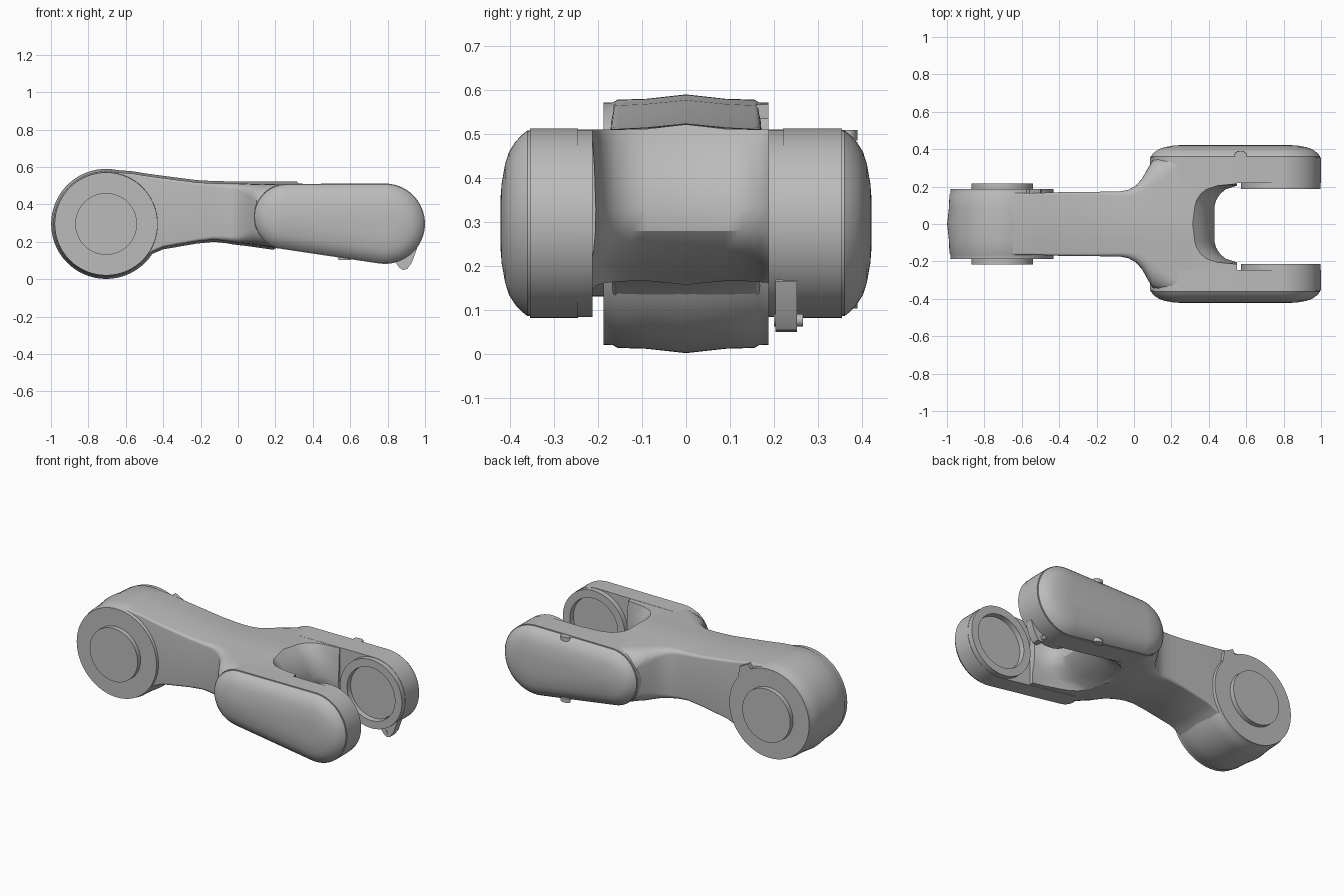
import bpy, bmesh, math
from mathutils import Vector

old = bpy.data.objects.get("Cube")
if old:
    bpy.data.objects.remove(old, do_unlink=True)

grey = bpy.data.materials.new("plain grey")
grey.use_nodes = True
COLOUR = (0.5, 0.5, 0.5, 1)
grey.diffuse_color = COLOUR
for node in grey.node_tree.nodes:
    if node.type == 'BSDF_PRINCIPLED':
        node.inputs["Base Color"].default_value = COLOUR

HUB = (-0.705, 0.296)
TIP = (0.785, 0.297)


def activate(ob):
    bpy.ops.object.select_all(action='DESELECT')
    ob.select_set(True)
    bpy.context.view_layer.objects.active = ob


def smooth(ob, angle=32):
    activate(ob)
    bpy.ops.object.shade_smooth_by_angle(angle=math.radians(angle))


def loft(name, rings):
    """Skin a stack of equal-length closed rings and cap both ends."""
    bm = bmesh.new()
    rows = [[bm.verts.new(p) for p in ring] for ring in rings]
    n = len(rows[0])
    for a, b in zip(rows, rows[1:]):
        for i in range(n):
            j = (i + 1) % n
            bm.faces.new((a[i], a[j], b[j], b[i]))
    bm.faces.new(rows[0])
    bm.faces.new(rows[-1])
    bmesh.ops.recalc_face_normals(bm, faces=bm.faces)
    mesh = bpy.data.meshes.new(name)
    bm.to_mesh(mesh)
    bm.free()
    mesh.materials.append(grey)
    ob = bpy.data.objects.new(name, mesh)
    bpy.context.collection.objects.link(ob)
    smooth(ob)
    return ob


def circle(centre, r, y, n=72):
    return [(centre[0] + r * math.cos(math.tau * i / n), y,
             centre[1] + r * math.sin(math.tau * i / n)) for i in range(n)]


def lathe(name, centre, profile):
    return loft(name, [circle(centre, r, y) for y, r in profile])


def capsule(y, inset):
    """Tapered rounded outline around a small rear and a large front circle."""
    ring = []
    rear, front = (0.26, 0.335, 0.175), (*TIP, 0.215)
    lean = math.asin((front[2] - rear[2]) / (front[0] - rear[0]))
    slope = math.atan2(front[1] - rear[1], front[0] - rear[0])
    top, bottom = math.pi / 2 + lean + slope, -math.pi / 2 - lean + slope
    for (cx, cz, r), a0, a1 in ((front, bottom, top), (rear, top, bottom + math.tau)):
        for i in range(29):
            a = a0 + (a1 - a0) * i / 28
            ring.append((cx + (r - inset) * math.cos(a), y, cz + (r - inset) * math.sin(a)))
    return ring


# Hub with a central ridge, side flanges and round bosses
half = [(0, 0.294), (0.09, 0.284), (0.155, 0.282), (0.166, 0.276), (0.188, 0.275)]
lathe("hub", HUB, [(-y, r) for y, r in reversed(half[1:])] + half)
for side, name in ((1, "left_boss"), (-1, "right_boss")):
    lathe(name, HUB, [(side * 0.17, 0.165), (side * 0.217, 0.165)])


# Main beam that flares into the fork
def section(x, w, top, bottom, ridge, by, bz):
    right = [(0, top + ridge), (0.09, top + ridge * 0.25)]
    corner = [(w - by + by * math.sin(a), bz * (1 - math.cos(a)))
              for a in (math.pi / 2 * i / 5 for i in range(6))]
    right += [(y, top - d) for y, d in corner]
    right += [(y, bottom + d) for y, d in reversed(corner)]
    right += [(0.09, bottom - ridge * 0.25), (0, bottom - ridge)]
    return [(x, y, z) for y, z in right] + [(x, -y, z) for y, z in right[-2:0:-1]]


# x, half width, top, bottom, ridge, corner width, corner height
stations = [
    (-0.705, 0.165, 0.576, 0.09, 0.012, 0.01, 0.01),
    (-0.56, 0.165, 0.565, 0.09, 0.012, 0.01, 0.01),
    (-0.5, 0.166, 0.555, 0.115, 0.012, 0.01, 0.01),
    (-0.46, 0.168, 0.549, 0.147, 0.012, 0.012, 0.012),
    (-0.4, 0.17, 0.541, 0.172, 0.012, 0.014, 0.014),
    (-0.22, 0.172, 0.518, 0.203, 0.012, 0.016, 0.016),
    (-0.13, 0.173, 0.513, 0.212, 0.012, 0.02, 0.02),
    (-0.07, 0.175, 0.512, 0.206, 0.012, 0.025, 0.025),
    (-0.03, 0.183, 0.512, 0.199, 0.012, 0.035, 0.03),
    (0.01, 0.205, 0.511, 0.194, 0.012, 0.05, 0.04),
    (0.045, 0.245, 0.511, 0.19, 0.012, 0.08, 0.06),
    (0.075, 0.3, 0.51, 0.186, 0.012, 0.12, 0.08),
    (0.1, 0.34, 0.51, 0.182, 0.012, 0.14, 0.09),
    (0.13, 0.35, 0.509, 0.179, 0.013, 0.13, 0.08),
    (0.2, 0.352, 0.508, 0.17, 0.014, 0.07, 0.03),
    (0.3, 0.352, 0.508, 0.158, 0.014, 0.03, 0.01),
    (0.55, 0.352, 0.508, 0.122, 0.014, 0.02, 0.01),
]
beam = loft("beam", [section(*s) for s in stations])

# Rounded throat cut between the fork arms
throat = [(0.1, 0.1), (0.165, 0.2), (0.2, 0.3), (0.235, 0.38), (0.28, 0.422),
          (0.33, 0.43), (0.42, 0.4), (0.48, 0.358), (0.53, 0.305), (0.6, 0.23)]
wall = [(0, 0.09), (0.008, 0.125), (0.03, 0.16), (0.06, 0.185), (0.12, 0.205), (0.3, 0.222)]


def throat_ring(z, x):
    edge = [(x + dx, y, z) for dx, y in wall] + [(1.2, 0.225, z)]
    return edge + [(px, -y, z) for px, y, z in reversed(edge)]


cutter = loft("throat_cutter", [throat_ring(z, x) for z, x in throat])
cutter.hide_render = True
cut = beam.modifiers.new("throat", 'BOOLEAN')
cut.operation, cut.solver, cut.object = 'DIFFERENCE', 'EXACT', cutter
activate(beam)
bpy.ops.object.modifier_apply(modifier=cut.name)
bpy.data.objects.remove(cutter, do_unlink=True)
smooth(beam)

# Fork arms, domed covers and recessed bearing pads
for side, name, face in ((1, "left", 0.188), (-1, "right", 0.213)):
    inner = face + 0.032
    loft(name + "_fork_arm", [capsule(side * y, 0) for y in (inner, 0.355)])
    dome = [(0.35, 0.004), (0.36, 0.004), (0.373, 0.014), (0.388, 0.03),
            (0.402, 0.052), (0.411, 0.08), (0.419, 0.125), (0.422, 0.165)]
    loft(name + "_cover", [capsule(side * y, inset) for y, inset in dome])
    lathe(name + "_bearing_pad", TIP,
          [(side * y, r) for y, r in ((inner - 0.001, 0.162), (face, 0.165),
                                      (face, 0.213), (inner + 0.02, 0.213))])
    # Open the recess in the pad by removing its inner end cap
    pad = bpy.data.objects[name + "_bearing_pad"]
    bm = bmesh.new()
    bm.from_mesh(pad.data)
    caps = [f for f in bm.faces if len(f.verts) > 4]
    bmesh.ops.delete(bm, geom=caps, context='FACES_ONLY')
    bm.to_mesh(pad.data)
    bm.free()


# Latch tab under the left fork tip, with its pin
tab = [(0.83, 0.11), (0.86, 0.065), (0.88, 0.05), (0.905, 0.055), (0.93, 0.09),
       (0.957, 0.165), (0.93, 0.2), (0.88, 0.17)]
loft("latch_tab", [[(x, y, z) for x, z in tab] for y in (0.203, 0.252)])
lathe("latch_pin", (0.875, 0.077), [(0.2, 0.014), (0.266, 0.014)])

# Small clip on the hub flange
clip = [(-0.58, 0.53), (-0.56, 0.567), (-0.5, 0.535), (-0.49, 0.47), (-0.53, 0.47)]
loft("hub_clip", [[(x, y, z) for x, z in clip] for y in (0.16, 0.187)])

# Cover screws on the left arm, above and below
for name, z in (("upper_screw", 0.497), ("lower_screw", 0.115)):
    loft(name, [[(0.57 + 0.032 * math.cos(a), 0.37 + 0.02 * math.sin(a), z + dz)
                 for a in (math.tau * i / 24 for i in range(24))]
                for dz in (-0.012, 0.012)])
